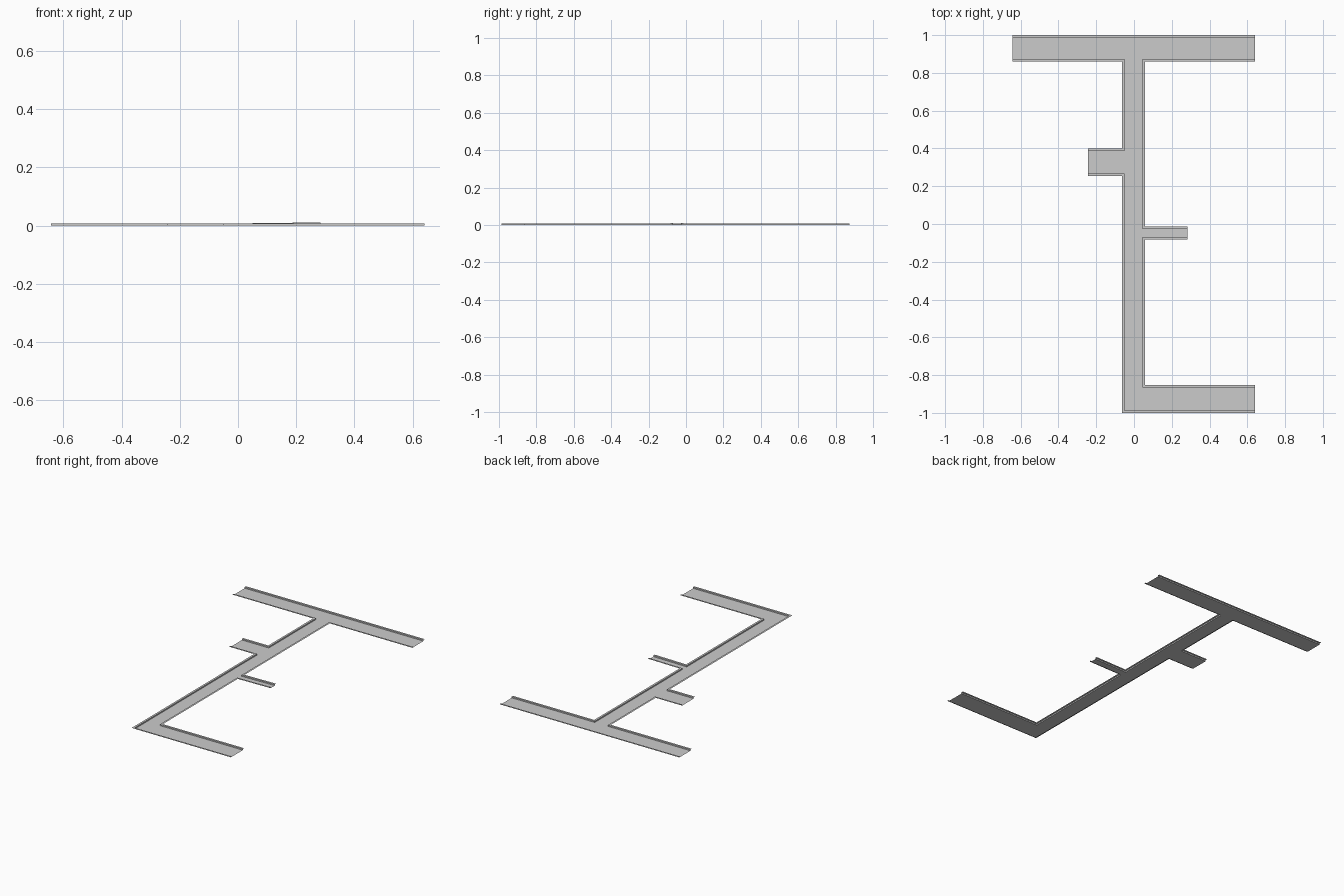
import bpy, bmesh
from mathutils import Vector

if "Cube" in bpy.data.objects:
    bpy.data.objects.remove(bpy.data.objects["Cube"])

KERB_W, KERB_H = 0.013, 0.008
STUB_RISE = 0.003   # the narrow side lane climbs slightly at its tip

# Road edges walked clockwise; gaps between chains are the open road ends
chains = [
    [(-.643, 1), (.64, 1)],
    [(.64, .86), (.057, .86), (.057, -.014), (.283, -.014)],
    [(.283, -.083), (.057, -.083), (.057, -.852), (.64, -.852)],
    [(.64, -1), (-.063, -1), (-.063, .255), (-.243, .255)],
    [(-.243, .4), (-.063, .4), (-.063, .86), (-.643, .86)],
]


def inset(chain):
    """Mitred offset of an axis-aligned chain to its right side."""
    pts = [Vector(p) for p in chain]
    dirs = [(b - a).normalized() for a, b in zip(pts, pts[1:])]
    normals = [Vector((d.y, -d.x)) for d in dirs]
    out = []
    for i, p in enumerate(pts):
        n = normals[max(i - 1, 0)].copy()
        if 0 < i < len(pts) - 1:
            n += normals[i]
        out.append(p + n * KERB_W)
    return out


def lift(p, z):
    tip = abs(p[0] - .283) < .001 and -.1 < p[1] < 0
    return (p[0], p[1], z + (STUB_RISE if tip else 0))


def make_object(name, bm):
    mesh = bpy.data.meshes.new(name)
    bm.to_mesh(mesh)
    bm.free()
    bpy.context.collection.objects.link(bpy.data.objects.new(name, mesh))


# Road surface, sunk between the kerbs
bm = bmesh.new()
face = bm.faces.new([bm.verts.new(lift(p, 0)) for c in chains for p in inset(c)])
face.normal_update()
if face.normal.z < 0:
    face.normal_flip()
bmesh.ops.triangulate(bm, faces=[face])
make_object("road_surface", bm)

# Kerbs: flat ledge and inner step down to the road
bm = bmesh.new()
for c in chains:
    inner = inset(c)
    rows = [[bm.verts.new(lift(p, z)) for p in row]
            for row, z in ((c, KERB_H), (inner, KERB_H), (inner, 0))]
    for a, b in zip(rows, rows[1:]):
        for i in range(len(c) - 1):
            bm.faces.new((a[i], b[i], b[i + 1], a[i + 1]))
make_object("kerbs", bm)
